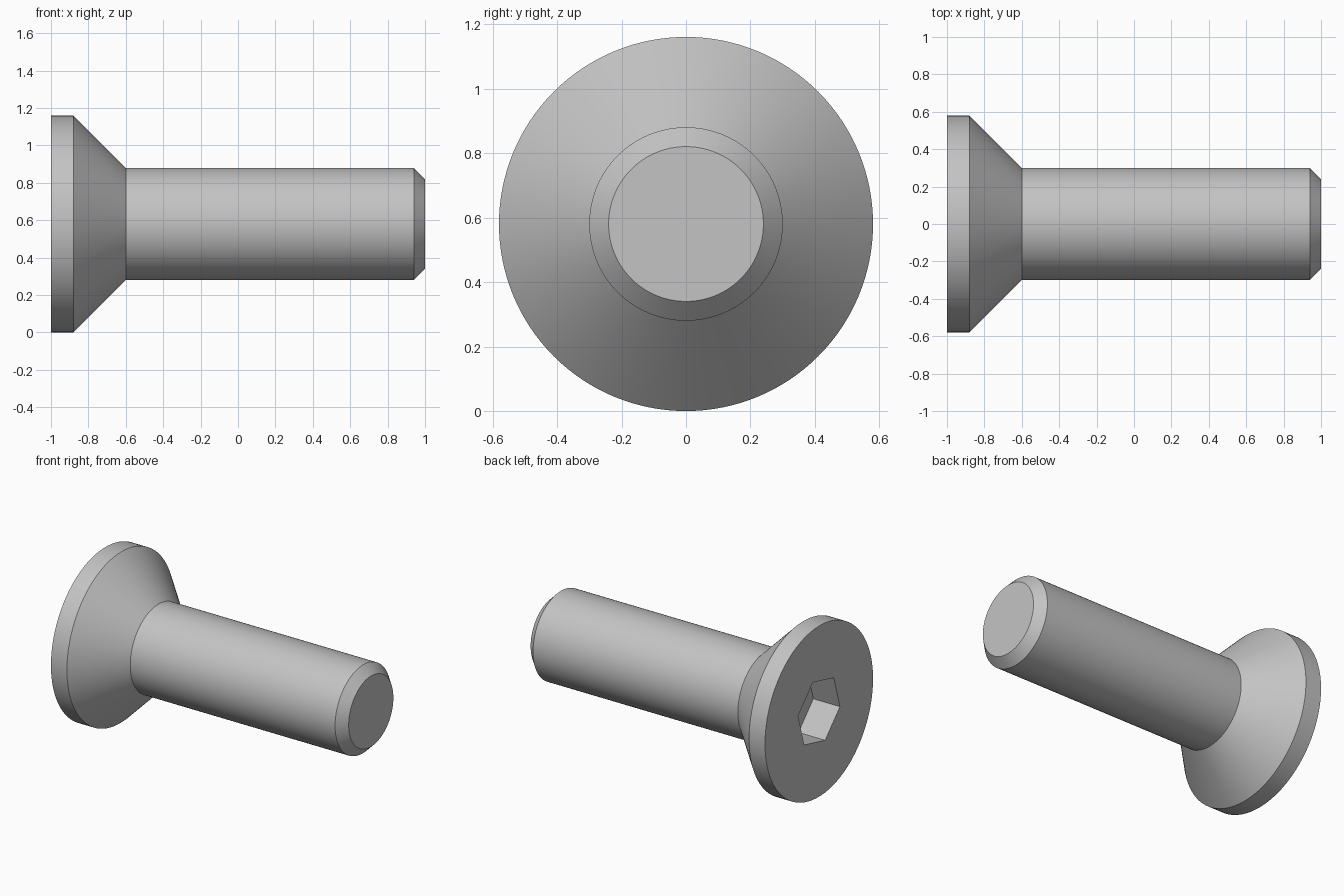
import bpy
import bmesh
from math import cos, sin, radians, pi

AXIS_Z = 0.58      # height of the bolt axis
SEGMENTS = 128

if "Cube" in bpy.data.objects:
    bpy.data.objects.remove(bpy.data.objects["Cube"], do_unlink=True)

steel = bpy.data.materials.new("grey_steel")
steel.use_nodes = True
colour = (0.55, 0.55, 0.55, 1)
steel.diffuse_color = colour
steel.node_tree.nodes["Principled BSDF"].inputs["Base Color"].default_value = colour


def lathe(name, profile, sides, turn=0.0):
    """Closed solid of (x, radius) rings around the x axis."""
    bm = bmesh.new()
    rings = []
    for x, r in profile:
        angles = [turn + 2 * pi * i / sides for i in range(sides)]
        rings.append([bm.verts.new((x, r * cos(a), r * sin(a))) for a in angles])
    for a, b in zip(rings, rings[1:]):
        for i in range(sides):
            j = (i + 1) % sides
            bm.faces.new((a[i], a[j], b[j], b[i]))
    bm.faces.new(rings[0])
    bm.faces.new(rings[-1])
    bmesh.ops.recalc_face_normals(bm, faces=bm.faces)
    mesh = bpy.data.meshes.new(name)
    bm.to_mesh(mesh)
    bm.free()
    mesh.materials.append(steel)
    obj = bpy.data.objects.new(name, mesh)
    obj.location.z = AXIS_Z
    bpy.context.collection.objects.link(obj)
    return obj


# Countersunk head, shank and chamfered tip
bolt = lathe("countersunk_bolt",
             [(-1, 0.58), (-0.88, 0.58), (-0.6, 0.3), (0.94, 0.3), (1, 0.24)],
             SEGMENTS)

# Hexagonal drive socket
cutter = lathe("socket_cutter", [(-1.1, 0.231), (-0.8, 0.231)], 6, radians(13.5))
cutter.hide_render = True
cut = bolt.modifiers.new("hex_socket", "BOOLEAN")
cut.operation = "DIFFERENCE"
cut.solver = "EXACT"
cut.object = cutter

bpy.ops.object.select_all(action="DESELECT")
bolt.select_set(True)
bpy.context.view_layer.objects.active = bolt
bpy.ops.object.modifier_apply(modifier=cut.name)
bpy.data.objects.remove(cutter, do_unlink=True)

# Round surfaces smooth, rims and socket crisp
bpy.ops.object.shade_smooth_by_angle(angle=radians(30))
